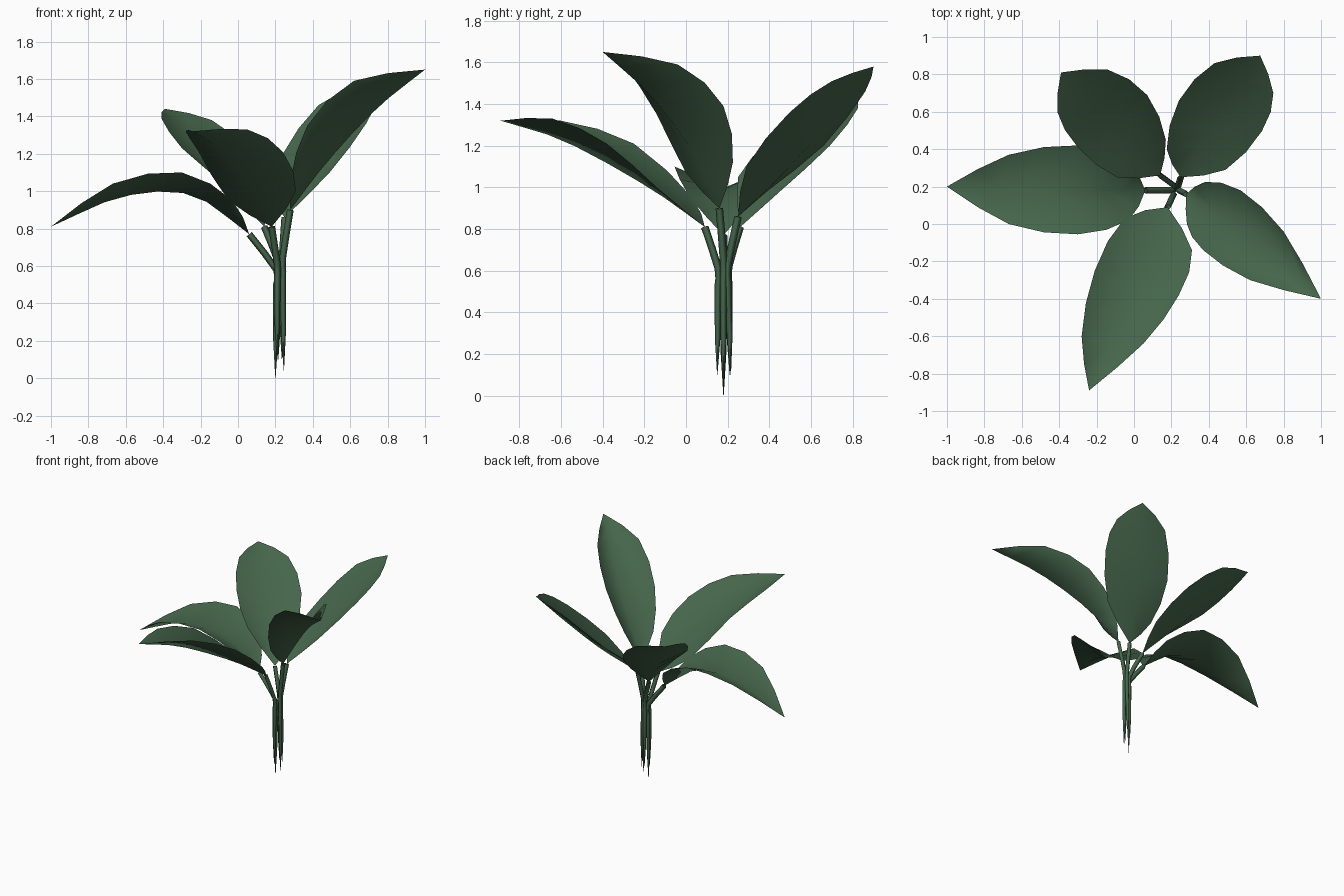
import bpy, bmesh
from mathutils import Vector

if "Cube" in bpy.data.objects:
    bpy.data.objects.remove(bpy.data.objects["Cube"])

green = bpy.data.materials.new("leaf_green")
green.diffuse_color = (0.06, 0.13, 0.07, 1)
green.use_nodes = True
green.node_tree.nodes["Principled BSDF"].inputs["Base Color"].default_value = green.diffuse_color


def spline(points, n):
    """Sample n + 1 points on a smooth path through the given points."""
    p = [Vector(q) for q in points]
    p = [2 * p[0] - p[1]] + p + [2 * p[-1] - p[-2]]
    spans = len(p) - 3
    out = []
    for i in range(n + 1):
        u = i / n * spans
        k = min(int(u), spans - 1)
        t = u - k
        a, b, c, d = p[k:k + 4]
        out.append(0.5 * (2 * b + (c - a) * t + (2 * a - 5 * b + 4 * c - d) * t * t
                          + (3 * b - a - 3 * c + d) * t ** 3))
    return out


def leaf(name, base, tip, left, mid, right, n=8):
    """Folded blade skinned over a midrib and two raised edges."""
    bm = bmesh.new()
    rails = [[bm.verts.new(v) for v in spline([base, *r, tip], n)]
             for r in (left, mid, right)]
    for a, b in zip(rails, rails[1:]):
        for i in range(n):
            bm.faces.new((a[i], b[i], b[i + 1], a[i + 1])).smooth = True
    bmesh.ops.remove_doubles(bm, verts=bm.verts, dist=1e-4)
    mesh = bpy.data.meshes.new(name)
    bm.to_mesh(mesh)
    bm.free()
    mesh.materials.append(green)
    bpy.context.collection.objects.link(bpy.data.objects.new(name, mesh))


def stem(name, foot, bend, base):
    """Thin four-sided stalk, pointed at the foot, leaning out to the leaf."""
    foot, bend = Vector(foot), Vector(bend)
    path = [foot, foot.lerp(bend, 0.35)] + spline([bend - Vector((0, 0, 0.08)), bend, base], 4)
    curve = bpy.data.curves.new(name, 'CURVE')
    curve.dimensions = '3D'
    curve.bevel_depth = 0.018
    curve.bevel_resolution = 0
    s = curve.splines.new('POLY')
    s.points.add(len(path) - 1)
    for i, (pt, v) in enumerate(zip(s.points, path)):
        pt.co = (*v, 1)
        pt.radius = (0.05, 0.75)[i] if i < 2 else 1
    curve.materials.append(green)
    obj = bpy.data.objects.new(name, curve)
    bpy.context.collection.objects.link(obj)
    bpy.ops.object.select_all(action='DESELECT')
    obj.select_set(True)
    bpy.context.view_layer.objects.active = obj
    bpy.ops.object.convert(target='MESH')


# Left leaf, arching over and drooping
base = (0.06, 0.18, 0.77)
stem("left_stem", (0.20, 0.18, 0), (0.205, 0.18, 0.58), base)
leaf("left_leaf", base, (-1, 0.2, 0.81),
     [(-0.03, 0.02, 0.95), (-0.30, -0.055, 1.10), (-0.67, 0.0, 1.04)],
     [(-0.25, 0.18, 0.98), (-0.62, 0.19, 0.97)],
     [(-0.03, 0.33, 0.95), (-0.30, 0.42, 1.10), (-0.67, 0.37, 1.04)])

# Front leaf
base = (0.18, 0.09, 0.81)
stem("front_stem", (0.21, 0.15, 0.1), (0.21, 0.155, 0.61), base)
leaf("front_leaf", base, (-0.24, -0.89, 1.32),
     [(0.31, -0.14, 1.00), (0.24, -0.38, 1.21), (0.05, -0.64, 1.33)],
     [(0.07, -0.18, 1.00), (-0.10, -0.58, 1.22)],
     [(-0.05, 0.03, 0.95), (-0.21, -0.25, 1.21), (-0.28, -0.60, 1.32)])

# Right leaf, the tallest
base = (0.28, 0.16, 0.90)
stem("right_stem", (0.245, 0.18, 0.04), (0.24, 0.18, 0.65), base)
leaf("right_leaf", base, (1, -0.4, 1.65),
     [(0.38, 0.225, 1.12), (0.57, 0.18, 1.39), (0.80, -0.04, 1.59)],
     [(0.48, 0.04, 1.16), (0.74, -0.17, 1.44)],
     [(0.283, 0.0, 1.07), (0.37, -0.14, 1.35), (0.62, -0.30, 1.59)])

# Back right leaf
base = (0.25, 0.25, 0.86)
stem("back_right_stem", (0.235, 0.215, 0.1), (0.235, 0.2, 0.63), base)
leaf("back_right_leaf", base, (0.675, 0.90, 1.58),
     [(0.175, 0.40, 0.99), (0.24, 0.66, 1.20), (0.43, 0.86, 1.46)],
     [(0.40, 0.48, 1.08), (0.54, 0.70, 1.33)],
     [(0.49, 0.29, 1.10), (0.684, 0.497, 1.36), (0.745, 0.70, 1.51)])

# Back left leaf
base = (0.14, 0.26, 0.81)
stem("back_left_stem", (0.215, 0.21, 0.1), (0.215, 0.205, 0.62), base)
leaf("back_left_leaf", base, (-0.39, 0.81, 1.44),
     [(-0.09, 0.25, 1.05), (-0.30, 0.41, 1.23), (-0.41, 0.60, 1.39)],
     [(-0.02, 0.44, 1.00), (-0.22, 0.63, 1.24)],
     [(0.17, 0.45, 0.98), (0.07, 0.69, 1.20), (-0.14, 0.825, 1.38)])
